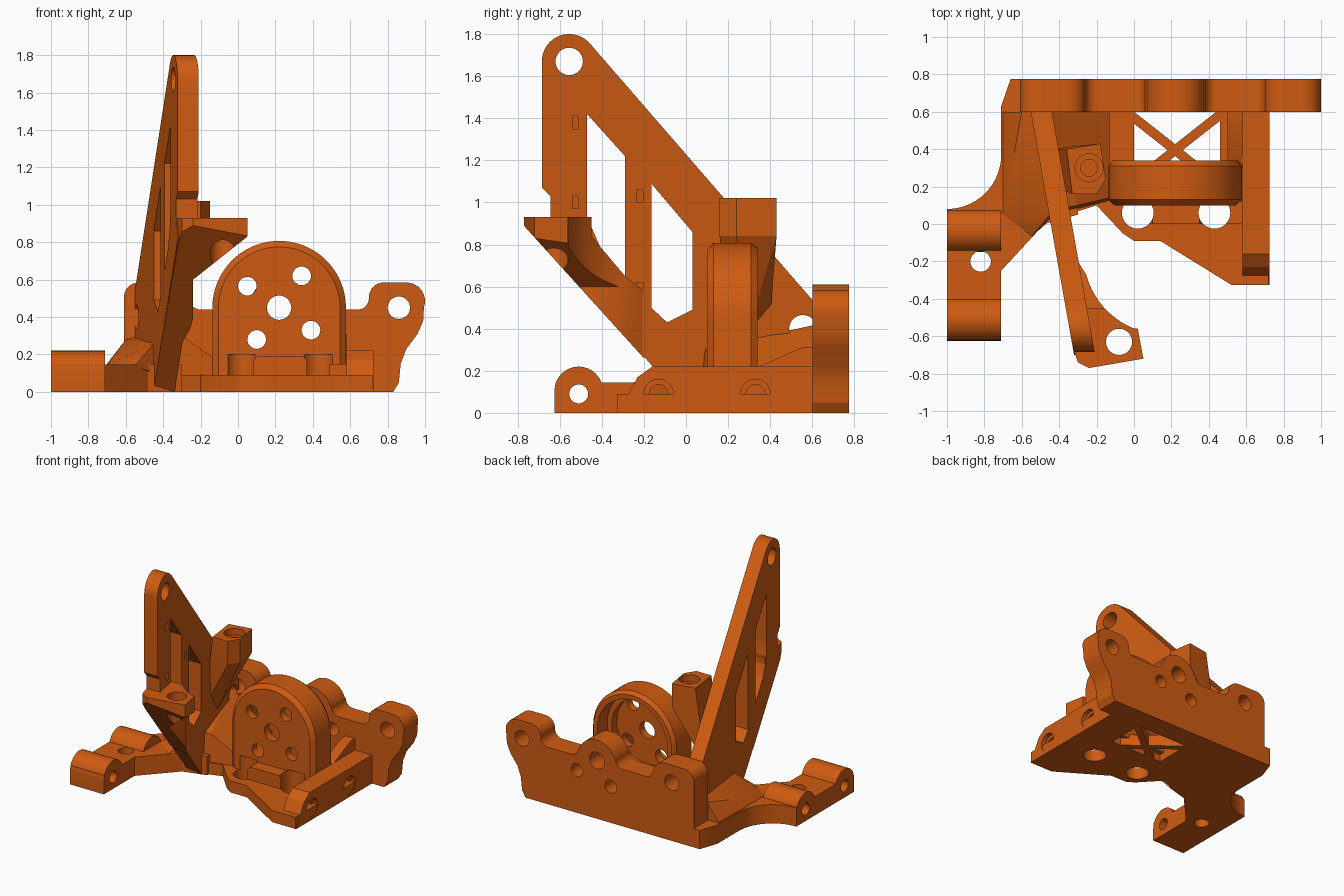
import bpy, bmesh, math
from mathutils import Vector

orange = bpy.data.materials.new("orange plastic")
orange.diffuse_color = (0.62, 0.105, 0.006, 1)


def finish(name, bm):
    bmesh.ops.recalc_face_normals(bm, faces=bm.faces)
    me = bpy.data.meshes.new(name)
    bm.to_mesh(me)
    bm.free()
    me.materials.append(orange)
    ob = bpy.data.objects.new(name, me)
    bpy.context.collection.objects.link(ob)
    return ob


def place(axis, u, v, w):
    return {"x": (w, u, v), "y": (u, w, v), "z": (u, v, w)}[axis]


def prism(name, pts, axis, a, b):
    """Extrude a 2D outline along an axis from a to b."""
    bm = bmesh.new()
    f = bm.faces.new([bm.verts.new(place(axis, u, v, a)) for u, v in pts])
    r = bmesh.ops.extrude_face_region(bm, geom=[f])
    d = Vector(place(axis, 0, 0, b - a))
    bmesh.ops.translate(bm, vec=d, verts=[g for g in r["geom"] if isinstance(g, bmesh.types.BMVert)])
    return finish(name, bm)


def hull(name, pts):
    bm = bmesh.new()
    for p in pts:
        bm.verts.new(p)
    bmesh.ops.convex_hull(bm, input=bm.verts)
    return finish(name, bm)


def arc(cx, cy, r, a0, a1, n=8):
    return [(cx + r * math.cos(math.radians(a0 + (a1 - a0) * i / n)),
             cy + r * math.sin(math.radians(a0 + (a1 - a0) * i / n))) for i in range(n + 1)]


def circle(cx, cy, r, n=32):
    return arc(cx, cy, r, 0, 360, n)[:-1]


def box(x0, x1, y0, y1):
    return [(x0, y0), (x1, y0), (x1, y1), (x0, y1)]


def boolean(ob, tool, op="DIFFERENCE"):
    m = ob.modifiers.new("cut", "BOOLEAN")
    m.operation, m.solver, m.object = op, "EXACT", tool
    bpy.context.view_layer.objects.active = ob
    bpy.ops.object.modifier_apply(modifier="cut")
    bpy.data.objects.remove(tool)


def cut(ob, pts, axis, a, b):
    boolean(ob, prism("cutter", pts, axis, a, b))


# Back plate with two ears and a centre bump
plate = prism("back_plate",
              [(-0.61, 0), (0.83, 0), (0.86, 0.05), (0.87, 0.15), (0.9, 0.23), (0.96, 0.31), (0.99, 0.38)]
              + arc(0.9, 0.485, 0.1, -20, 90) + arc(0.78, 0.505, 0.08, 90, 180)
              + arc(0.64, 0.5, 0.06, 0, -90) + arc(0.44, 0.5, 0.06, -90, -180)
              + arc(0.22, 0.45, 0.16, 20, 160, 16)
              + arc(0.0, 0.5, 0.06, 0, -90) + arc(-0.2, 0.5, 0.06, -90, -180)
              + arc(-0.36, 0.485, 0.1, 0, 90) + arc(-0.53, 0.505, 0.08, 90, 180), "y", 0.6, 0.775)
for x, z, r in [(0.86, 0.45, 0.06), (-0.42, 0.45, 0.06), (0.22, 0.45, 0.065),
                (0.39, 0.33, 0.05), (0.1, 0.28, 0.05)]:
    cut(plate, circle(x, z, r), "y", 0.3, 1)

# Arched wheel housing, chamfered at the front and hollow at the back
bm = bmesh.new()
rings = []
for y, r in [(0.1, 0.325), (0.13, 0.357), (0.31, 0.357), (0.34, 0.335)]:
    outline = arc(0.22, 0.45, r, 0, 180, 40) + [(0.22 - r, 0.06), (0.22 + r, 0.06)]
    rings.append([bm.verts.new((x, y, z)) for x, z in outline])
bm.faces.new(rings[0])
bm.faces.new(rings[-1])
for p, q in zip(rings, rings[1:]):
    for i in range(len(p)):
        j = (i + 1) % len(p)
        bm.faces.new((p[i], p[j], q[j], q[i]))
housing = finish("wheel_housing", bm)
cut(housing, circle(0.22, 0.45, 0.3, 40), "y", 0.22, 0.5)
cut(housing, circle(0.22, 0.45, 0.26, 40), "y", 0.16, 0.5)
for x, z, r in [(0.22, 0.45, 0.065), (0.05, 0.565, 0.05), (0.34, 0.62, 0.05),
                (0.39, 0.33, 0.05), (0.1, 0.28, 0.05)]:
    cut(housing, circle(x, z, r), "y", 0, 0.5)

# Thin floor with window, and a raised step under the housing
floor = prism("floor", [(-0.45, 0.02), (-0.2, 0.1), (-0.06, -0.05), (0, -0.09), (0.14, -0.09),
                        (0.52, -0.325), (0.72, -0.325), (0.72, 0.7), (-0.45, 0.7)], "z", 0, 0.09)
cut(floor, box(0, 0.46, 0.3, 0.6), "z", -1, 1)
step = prism("raised_step", [(0.0, 0.08), (0.06, 0.08), (0.15, 0.19), (0.12, 0.15)][:1]
             + [(0.58, 0.08), (0.58, 0.15), (0.38, 0.15), (0.35, 0.19), (0.1, 0.19), (0.07, 0.15), (0, 0.15)],
             "y", 0.0, 0.12)
for ob in (floor, step, housing):
    for x in (0.02, 0.43):
        cut(ob, circle(x, 0.06, 0.085), "z", -1, 0.2)

# Crossed braces in the floor window
for i, s in enumerate((-1, 1)):
    n = Vector((0.18, -0.23 * s)).normalized() * 0.025
    a, b = Vector((0.22 - 0.26 * s, 0.39 - 0.2)), Vector((0.22 + 0.26 * s, 0.39 + 0.21))
    prism("floor_brace", [tuple(a + n), tuple(b + n), tuple(b - n), tuple(a - n)], "z", 0, 0.09)

# Right rail with sideways bolt holes
rail = prism("right_rail", [(-0.325, 0), (-0.23, 0.17), (-0.16, 0.22), (0.62, 0.22), (0.62, 0)], "x", 0.58, 0.725)
for y in (-0.13, 0.33):
    cut(rail, circle(y, 0.09, 0.045), "x", 0.4, 1)
    cut(rail, circle(y, 0.09, 0.07), "x", 0.69, 1)
prism("rail_gusset", [(0.3, 0.05), (0.62, 0.05), (0.62, 0.31), (0.55, 0.31), (0.3, 0.2)], "x", 0.5, 0.58)

# Left foot and the link to the plate
foot = prism("left_foot", [(-0.66, 0.775), (-0.71, 0.63)] + arc(-1, 0.37, 0.29, 0, -90, 14)
             + [(-1, -0.62), (-0.71, -0.62), (-0.71, -0.25), (-0.48, 0), (-0.3, 0.05), (-0.3, 0.775)], "z", 0, 0.145)
cut(foot, circle(-0.82, -0.2, 0.055), "z", -1, 1)
for y in (-0.51, -0.035):
    lug = prism("foot_lug", [(y + 0.115, 0)] + arc(y, 0.105, 0.115, 0, 180, 16) + [(y - 0.115, 0)], "x", -1, -0.71)
    for ob in (foot, lug):
        cut(ob, circle(y, 0.09, 0.045), "x", -1.2, -0.69)

# Ramps either side of the arm's root
hull("left_ramp", [(-0.7, 0.05, 0.1), (-0.7, 0.6, 0.1), (-0.7, 0.05, 0.145), (-0.7, 0.6, 0.15), (-0.55, -0.07, 0.14),
                   (-0.45, 0.02, 0.1), (-0.45, 0.05, 0.26), (-0.5, 0.6, 0.3), (-0.6, 0.6, 0.28), (-0.48, 0.6, 0.1)])
hull("right_ramp", [(-0.42, 0.05, 0.05), (-0.4, 0.08, 0.3), (-0.48, 0.62, 0.42), (-0.3, 0.1, 0.3),
                    (-0.14, 0.12, 0.05), (-0.13, 0.14, 0.18), (-0.13, 0.62, 0.18), (-0.13, 0.62, 0.05)])

# Tall raked arm with two windows
arm = prism("raked_arm", [(0.04, 0), (0.65, 0), (0.65, 0.48), (0.58, 0.56)] + arc(-0.555, 1.67, 0.13, 40, 180, 18)
            + [(-0.685, 1.07), (-0.645, 1.03), (-0.645, 0.93), (-0.7, 0.825)], "x", -0.445, -0.332)
cut(arm, [(-0.47, 1.42), (-0.29, 1.22), (-0.29, 0.64), (-0.4, 0.77), (-0.47, 0.93)], "x", -1, 1)
cut(arm, [(-0.165, 1.09), (0.03, 0.86), (0.03, 0.49), (-0.09, 0.43), (-0.165, 0.5)], "x", -1, 1)
for y, z, r in [(-0.555, 1.67, 0.065), (0.555, 0.4, 0.065)]:
    cut(arm, circle(y, z, r), "x", -1, 1)
for y, z in [(-0.525, 1.38), (-0.525, 1.0), (-0.22, 1.03), (-0.22, 0.59)]:
    cut(arm, box(y - 0.015, y + 0.015, z - 0.03, z + 0.03), "x", -0.37, 0)
for v in arm.data.vertices:
    v.co.x -= 0.178 * v.co.y

# Bracket shelf low on the arm, sloped underneath
shelf = prism("bracket_shelf", [(-0.32, -0.68), (-0.3, -0.74), (-0.24, -0.77), (0.05, -0.72), (0.02, -0.56)]
              + arc(0.16, -0.16, 0.43, 248, 195, 10) + [(-0.3, -0.2), (-0.4, -0.25)], "z", 0.2, 0.93)
boolean(shelf, prism("cutter", [(-0.78, 0.93), (-0.78, 0.9), (-0.2, 0.26), (-0.2, 0.58), (-0.29, 0.65),
                                (-0.45, 0.84), (-0.45, 0.93)], "x", -1, 1), "INTERSECT")
cut(shelf, [(0.3, 1.03), (0.05, 0.83), (-0.24, 0.6), (-0.24, 0.1), (0.3, 0.1)], "y", -1, 1)
cut(shelf, circle(-0.08, -0.63, 0.07), "z", 0, 2)

# Screw post beside the arm, tapering into it
corners = [(-0.36, 0.4), (-0.18, 0.43), (-0.15, 0.24), (-0.2, 0.16), (-0.33, 0.16)]
post = hull("screw_post", [(x, y, z) for x, y in corners for z in (0.84, 1.02)]
            + [(-0.45, 0.4, 0.45), (-0.42, 0.2, 0.45), (-0.38, 0.3, 0.4)])
cut(post, circle(-0.24, 0.3, 0.075), "z", 0.97, 2)
cut(post, circle(-0.24, 0.3, 0.045), "z", 0.8, 2)

# Smooth the round faces, keep the corners crisp
bpy.ops.object.select_all(action="SELECT")
bpy.ops.object.shade_smooth_by_angle(angle=math.radians(25))
